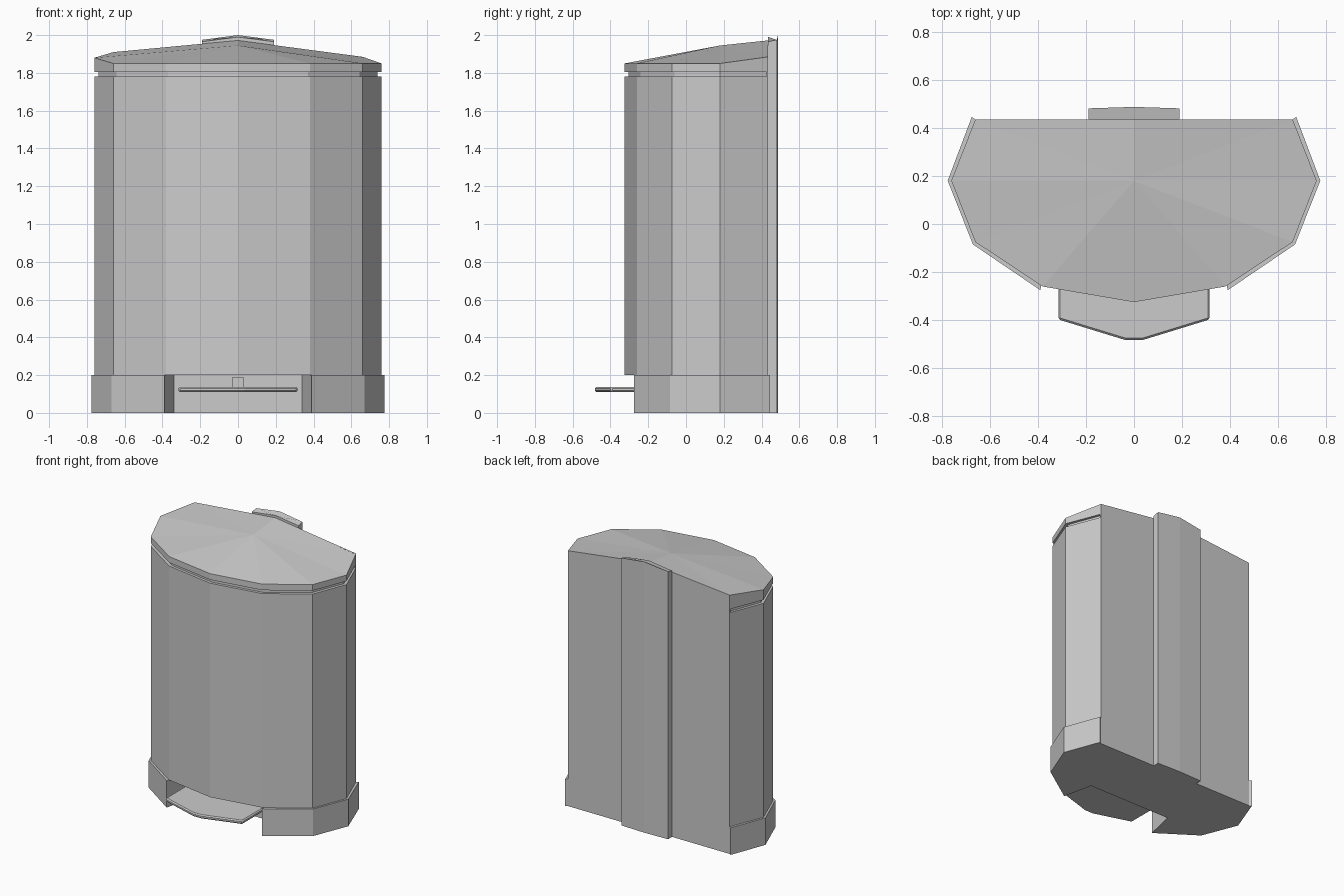
import bpy, bmesh
from math import radians

if "Cube" in bpy.data.objects:
    bpy.data.objects.remove(bpy.data.objects["Cube"])


def make(name, verts, faces):
    me = bpy.data.meshes.new(name)
    me.from_pydata(verts, [], faces)
    bm = bmesh.new()
    bm.from_mesh(me)
    bmesh.ops.recalc_face_normals(bm, faces=bm.faces)
    bm.to_mesh(me)
    bm.free()
    ob = bpy.data.objects.new(name, me)
    bpy.context.collection.objects.link(ob)
    return ob


def prism(name, pts, z0, z1):
    # z1 may be one height or one height per outline point
    n = len(pts)
    tops = z1 if isinstance(z1, (list, tuple)) else [z1] * n
    verts = [(x, y, z0) for x, y in pts] + [(x, y, z) for (x, y), z in zip(pts, tops)]
    faces = [tuple(range(n)), tuple(range(n, 2 * n))]
    faces += [(i, (i + 1) % n, n + (i + 1) % n, n + i) for i in range(n)]
    return make(name, verts, faces)


def mirror(half):
    # right-hand points, front to back, completed with the left-hand side
    return half + [(-x, y) for x, y in reversed(half) if x > 0]


outline = mirror([(0, -.325), (.38, -.26), (.66, -.075), (.76, .18), (.66, .435)])

# bin body
prism("body", outline, .2, 1.78)

# recessed neck between body and lid
prism("neck", mirror([(0, -.305), (.37, -.242), (.642, -.06), (.738, .18), (.645, .425)]), 1.77, 1.815)

# base with a pedal recess cut into its front
prism("base", mirror([(.34, -.05), (.39, -.275), (.67, -.085), (.775, .18),
                      (.675, .445), (.66, .435)]), 0, .2)

# flat back plate
prism("back_plate", [(-.66, .425), (0, .425), (.66, .425), (.66, .435), (0, .435), (-.66, .435)],
      0, [1.908, 1.968, 1.885, 1.885, 1.97, 1.91])

# lid: flat underside, rim and gently domed top fanned from its middle
rim = outline[:5] + [(0, .435)] + outline[5:]
heights = [1.85, 1.85, 1.85, 1.85, 1.885, 1.972, 1.91, 1.88, 1.85, 1.85]
n = len(rim)
verts = [(x, y, 1.805) for x, y in rim] + [(x, y, z) for (x, y), z in zip(rim, heights)]
verts.append((0, .18, 1.945))
faces = [tuple(range(n))]
for i in range(n):
    j = (i + 1) % n
    faces += [(i, j, n + j, n + i), (n + i, n + j, 2 * n)]
make("lid", verts, faces)

# hinge spine on the back, peaked at the middle
prism("back_spine", [(-.19, .435), (0, .435), (.19, .435), (.19, .481), (0, .487), (-.19, .481)],
      0, [1.965, 1.99, 1.965, 1.975, 2.0, 1.975])

# foot pedal
pedal = prism("pedal", mirror([(.035, -.483), (.315, -.397), (.315, -.06)]), .11, .138)
bev = pedal.modifiers.new("edge", 'BEVEL')
bev.width = .008
bev.segments = 1
bev.limit_method = 'ANGLE'
bev.angle_limit = radians(60)

# pedal lever
prism("pedal_lever", [(-.028, -.2), (.028, -.2), (.028, -.05), (-.028, -.05)], .13, .19)
